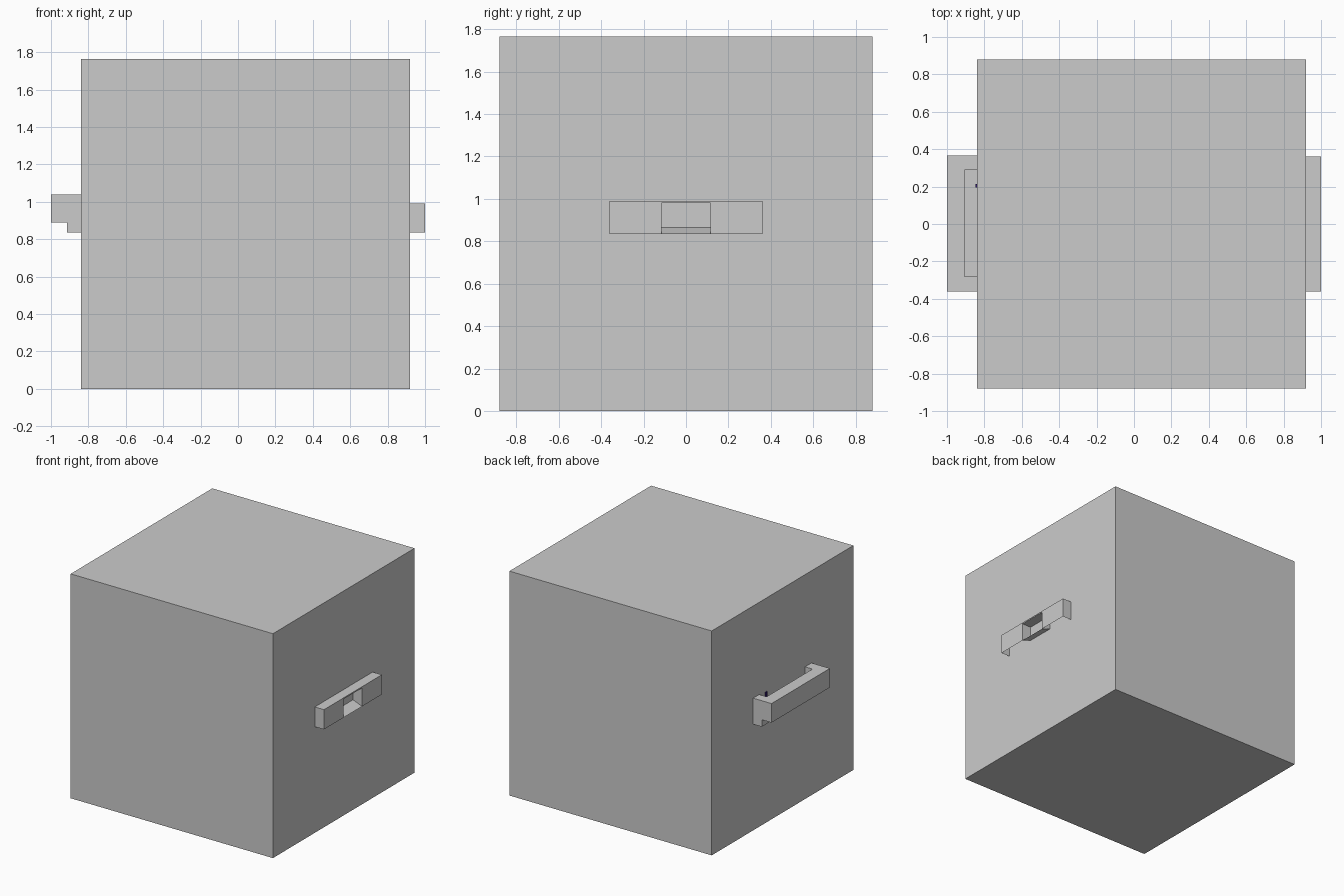
import bpy, bmesh
from mathutils import Vector

if "Cube" in bpy.data.objects:
    bpy.data.objects.remove(bpy.data.objects["Cube"])


def mesh_object(name, build):
    mesh = bpy.data.meshes.new(name)
    bm = bmesh.new()
    build(bm)
    bm.to_mesh(mesh)
    bm.free()
    obj = bpy.data.objects.new(name, mesh)
    bpy.context.collection.objects.link(obj)
    return obj


def box(name, x, y, z):
    def build(bm):
        bmesh.ops.create_cube(bm, size=1)
        for v in bm.verts:
            v.co = Vector([(r[0] + r[1]) / 2 + c * (r[1] - r[0]) for c, r in zip(v.co, (x, y, z))])
    return mesh_object(name, build)


def prism(name, profile, y0, y1):
    """Extrude an x/z profile along y."""
    def build(bm):
        face = bm.faces.new([bm.verts.new((x, y0, z)) for x, z in profile])
        ext = bmesh.ops.extrude_face_region(bm, geom=[face])
        for v in ext["geom"]:
            if isinstance(v, bmesh.types.BMVert):
                v.co.y = y1
        bmesh.ops.recalc_face_normals(bm, faces=bm.faces)
    return mesh_object(name, build)


# Main cabinet
box("body", (-0.84, 0.92), (-0.88, 0.88), (0, 1.765))

# Left grab handle: two stepped end arms, a bar and a recessed ledge
arm = [(-0.84, 0.835), (-0.84, 1.04), (-1, 1.04), (-1, 0.89), (-0.915, 0.89), (-0.915, 0.835)]
prism("handle_arm_front", arm, -0.36, -0.28)
prism("handle_arm_back", arm, 0.29, 0.365)
box("handle_bar", (-1, -0.905), (-0.28, 0.29), (0.89, 1.04))
box("handle_ledge", (-0.915, -0.84), (-0.28, 0.29), (0.835, 0.89))

# Tiny indicator on the wall behind the handle
light = box("indicator", (-0.847, -0.84), (0.195, 0.215), (0.985, 1.03))
mat = bpy.data.materials.new("indigo")
mat.diffuse_color = (0.03, 0.01, 0.15, 1)
mat.use_nodes = True
mat.node_tree.nodes["Principled BSDF"].inputs["Base Color"].default_value = mat.diffuse_color
light.data.materials.append(mat)


# Right latch cover: sheet shell open underneath, with a central pocket
def latch(bm):
    xi, xo, zb, zw, zt = 0.92, 1.0, 0.835, 0.98, 0.99
    w, p = 0.36, 0.115

    def quad(*pts):
        bm.faces.new([bm.verts.new(q) for q in pts])

    quad((xi, -w, zt), (xo, -w, zt), (xo, w, zt), (xi, w, zt))
    quad((xo, -p, zw), (xo, p, zw), (xo, p, zt), (xo, -p, zt))
    quad((xo, -w, zb), (xo, -p, zb), (xo, -p, zt), (xo, -w, zt))
    quad((xo, p, zb), (xo, w, zb), (xo, w, zt), (xo, p, zt))
    quad((xi, -w, zb), (xo, -w, zb), (xo, -w, zt), (xi, -w, zt))
    quad((xo, w, zb), (xi, w, zb), (xi, w, zt), (xo, w, zt))
    # pocket ceiling, sloping floor and cheeks
    quad((xi, -p, zw), (xi, p, zw), (xo, p, zw), (xo, -p, zw))
    quad((xi, -p, 0.865), (xo, -p, zb), (xo, p, zb), (xi, p, 0.865))
    quad((xo, -p, zb), (xi, -p, 0.865), (xi, -p, zw), (xo, -p, zw))
    quad((xi, p, 0.865), (xo, p, zb), (xo, p, zw), (xi, p, zw))


mesh_object("latch_cover", latch)
